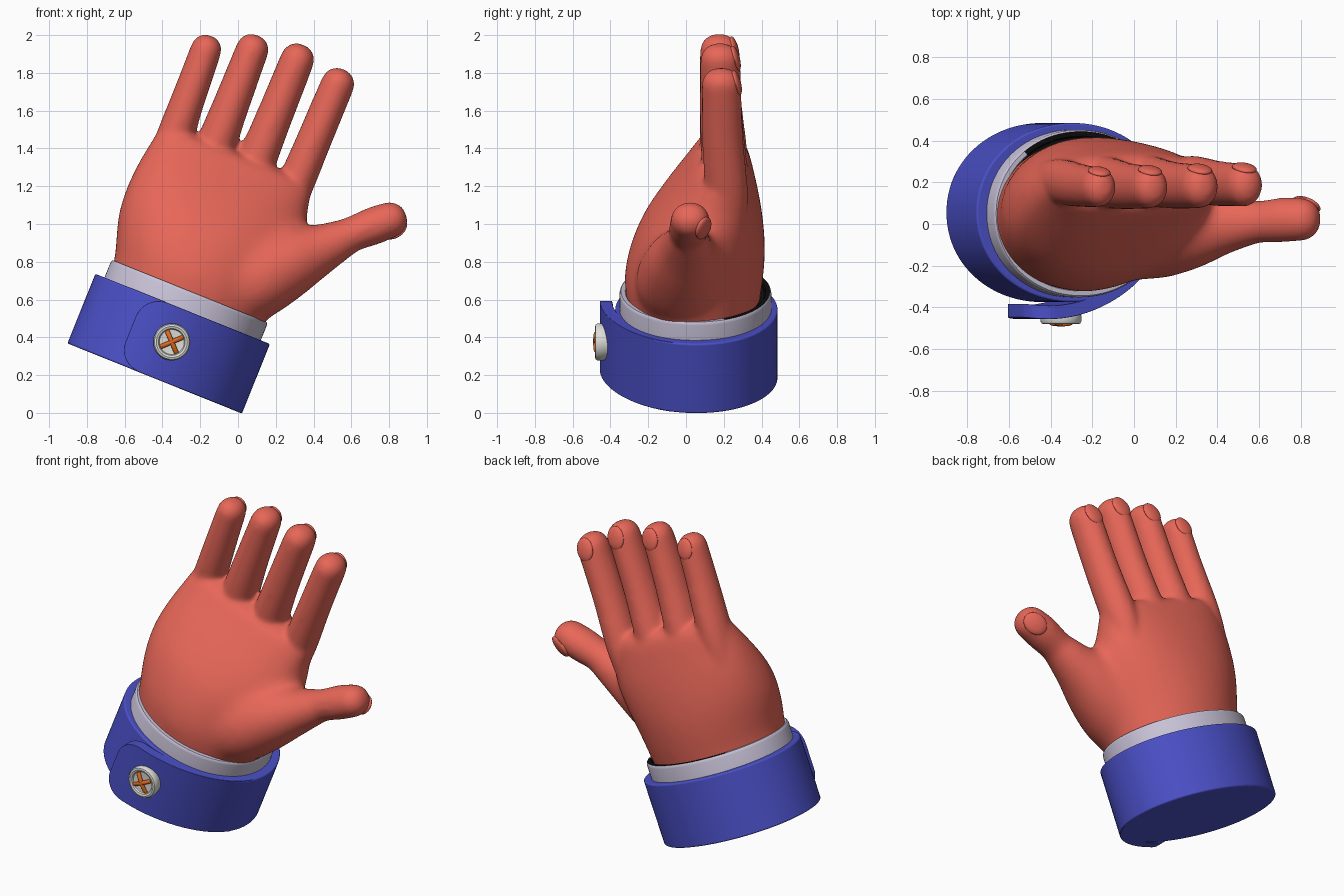
import bpy, bmesh
from math import sin, cos, pi, radians, degrees, atan2, sqrt, copysign
from mathutils import Matrix, Vector

if "Cube" in bpy.data.objects:
    bpy.data.objects.remove(bpy.data.objects["Cube"])

# Whole model leans sideways: the local z axis runs from cuff to fingertips
FRAME = Matrix.Translation((-0.44, 0, 0.185)) @ Matrix.Rotation(radians(21.9), 4, 'Y')


def material(name, r, g, b):
    m = bpy.data.materials.new(name)
    m.use_nodes = True
    m.diffuse_color = (r, g, b, 1)
    bsdf = m.node_tree.nodes["Principled BSDF"]
    bsdf.inputs["Base Color"].default_value = (r, g, b, 1)
    bsdf.inputs["Roughness"].default_value = 0.6
    return m


RED = material("coral_red", 0.82, 0.138, 0.1)
BLUE = material("royal_blue", 0.07, 0.08, 0.57)
LILAC = material("pale_lilac", 0.58, 0.54, 0.68)
WHITE = material("button_white", 0.72, 0.72, 0.69)
ORANGE = material("thread_orange", 0.75, 0.14, 0.015)
BLACK = material("black", 0.004, 0.004, 0.004)


def finish(bm, name, *mats):
    bmesh.ops.recalc_face_normals(bm, faces=bm.faces)
    mesh = bpy.data.meshes.new(name)
    bm.to_mesh(mesh)
    bm.free()
    for m in mats:
        mesh.materials.append(m)
    mesh.shade_smooth()
    mesh.set_sharp_from_angle(angle=radians(35))
    ob = bpy.data.objects.new(name, mesh)
    ob.matrix_world = FRAME
    bpy.context.collection.objects.link(ob)
    return ob


def bevel(ob, width, segments=3):
    mod = ob.modifiers.new("soft_edges", 'BEVEL')
    mod.width, mod.segments = width, segments
    mod.limit_method, mod.angle_limit = 'ANGLE', radians(40)


def fuse(ob, voxel, iterations):
    """Merge overlapping volumes into one skin and relax the seams."""
    mod = ob.modifiers.new("fuse", 'REMESH')
    mod.mode, mod.voxel_size, mod.use_smooth_shade = 'VOXEL', voxel, True
    mod = ob.modifiers.new("relax", 'SMOOTH')
    mod.factor, mod.iterations = 0.5, iterations


def loft(bm, rings):
    """Skin a list of point rings and close both ends."""
    loops = [[bm.verts.new(p) for p in ring] for ring in rings]
    n = len(loops[0])
    for a, b in zip(loops, loops[1:]):
        for i in range(n):
            bm.faces.new((a[i], a[(i + 1) % n], b[(i + 1) % n], b[i]))
    bm.faces.new(loops[0])
    bm.faces.new(loops[-1])


def oval(cx, cy, a, b, z, power=2.0, n=64):
    ring = []
    for i in range(n):
        c, s = cos(2 * pi * i / n), sin(2 * pi * i / n)
        ring.append((cx + a * copysign(abs(c) ** (2 / power), c),
                     cy + b * copysign(abs(s) ** (2 / power), s), z))
    return ring


def smooth_stations(rows, steps=5):
    """Catmull-Rom interpolation between stations."""
    out = []
    for i in range(len(rows) - 1):
        quad = list(zip(rows[max(i - 1, 0)], rows[i], rows[i + 1], rows[min(i + 2, len(rows) - 1)]))
        for k in range(steps):
            t = k / steps
            out.append([b + 0.5 * t * (c - a + t * (2 * a - 5 * b + 4 * c - d + t * (3 * (b - c) + d - a)))
                        for a, b, c, d in quad])
    return out + [rows[-1]]


def finger(bm, path, depth=1.17):
    """Tapered tube through (x, y, z, radius) stations with a blunt round tip."""
    path = smooth_stations(path)
    pts = [Vector(p[:3]) for p in path]
    rad = [p[3] for p in path]
    end = (pts[-1] - pts[-2]).normalized()
    tip, r = pts[-1].copy(), rad[-1]
    for k in range(1, 8):
        t = k / 8 * pi / 2
        pts.append(tip + end * r * sin(t))
        rad.append(r * cos(t) ** 0.85)
    rings = []
    for i, p in enumerate(pts):
        d = pts[min(i + 1, len(pts) - 1)] - pts[max(i - 1, 0)]
        side = Vector((d.z, 0, -d.x)).normalized()
        rings.append([p + side * rad[i] * cos(q) + Vector((0, 1, 0)) * rad[i] * depth * sin(q)
                      for q in (2 * pi * j / 24 for j in range(24))])
    loft(bm, rings)
    return tip, end, r


def nail(bm, tip, d, r, roll):
    """Almost flush plate on the back of a fingertip."""
    side = Vector((d.z, 0, -d.x))
    up = Vector((0, cos(roll), 0)) + side * sin(roll)
    rot = Matrix((up.cross(d), up, d)).transposed().to_4x4()
    place = Matrix.Translation(tip + up * r * 0.89 + d * r * 0.12) @ rot
    tilt = Matrix.Rotation(radians(14), 4, 'X')
    size = Matrix.Diagonal((r * 0.64, r * 0.25, r * 0.78, 1))
    bmesh.ops.create_uvsphere(bm, u_segments=24, v_segments=16, radius=1, matrix=place @ tilt @ size)


# Palm and thumb root, strongly blended together
core = bmesh.new()
palm = [  # height, x range, y range
    (0.28, -0.41, 0.41, -0.30, 0.37),
    (0.50, -0.435, 0.43, -0.322, 0.40),
    (0.60, -0.465, 0.44, -0.325, 0.413),
    (0.73, -0.503, 0.455, -0.295, 0.42),
    (0.87, -0.517, 0.465, -0.235, 0.41),
    (1.00, -0.510, 0.46, -0.145, 0.39),
    (1.10, -0.497, 0.43, -0.065, 0.367),
    (1.19, -0.485, 0.415, 0.01, 0.345),
    (1.27, -0.47, 0.40, 0.07, 0.315),
]
loft(core, [oval((x0 + x1) / 2, (y0 + y1) / 2, (x1 - x0) / 2, (y1 - y0) / 2, z, 2.0 + max(0, z - 0.7))
            for z, x0, x1, y0, y1 in smooth_stations(palm)])
finger(core, [(0.16, -0.02, 0.52, 0.20), (0.30, -0.035, 0.68, 0.215), (0.455, -0.02, 0.855, 0.18),
              (0.57, 0.0, 0.972, 0.135), (0.68, 0.01, 1.09, 0.10)], 1.1)
palm_object = finish(core, "palm", RED)
fuse(palm_object, 0.025, 26)
blended = bpy.data.meshes.new_from_object(
    palm_object.evaluated_get(bpy.context.evaluated_depsgraph_get()))
bpy.data.objects.remove(palm_object)

# Hand: blended palm with fingers and thumb tip
hand = bmesh.new()
hand.from_mesh(blended)
bpy.data.meshes.remove(blended)
tips = []
for base, top, y, height, r0, r1 in [(-0.381, -0.397, 0.177, 1.71, 0.093, 0.083),
                                     (-0.160, -0.170, 0.177, 1.80, 0.105, 0.088),
                                     (0.071, 0.071, 0.181, 1.840, 0.103, 0.091),
                                     (0.308, 0.3175, 0.188, 1.80, 0.096, 0.090)]:
    tips.append(finger(hand, [(base, y + 0.03, 1.0, r0 * 0.9), (base, y + 0.025, 1.2, r0 * 1.02),
                              ((base + top) / 2, y + 0.006, 1.5, (r0 + r1) / 2),
                              (top, y, height, r1)]) + (0,))
tips.append(finger(hand, [(0.50, -0.01, 0.90, 0.11), (0.57, 0.0, 0.972, 0.115),
                          (0.68, 0.01, 1.09, 0.094), (0.77, 0.02, 1.175, 0.10),
                          (0.839, 0.022, 1.237, 0.096)], 1.08) + (radians(35),))
fuse(finish(hand, "hand", RED), 0.0125, 20)

# Nails
nails = bmesh.new()
for tip, d, r, roll in tips:
    nail(nails, tip, d, r, roll)
finish(nails, "nails", RED)

# Jacket cuff
CY = 0.055
cuff = bmesh.new()
loft(cuff, [oval(0, CY, 0.498, 0.43, z, 2.05, 96) for z in (-0.003, 0.394)])
bevel(finish(cuff, "jacket_cuff", BLUE), 0.009)

# Overlapping cuff flap with rounded free end
LEFT, RIGHT, TOP, CORNER, STEPS = -0.215, 0.475, 0.394, 0.13, 40
flap = bmesh.new()
sections = []
for i in range(STEPS + 1):
    t = (i / STEPS) ** 1.6
    x = LEFT + (RIGHT - LEFT) * t
    y = CY - 0.43 * sqrt(1 - (x / 0.498) ** 2) - 0.112 * (1 - t) ** 1.4 - 0.003
    k = max(0, CORNER - (x - LEFT))
    inset = CORNER - sqrt(CORNER ** 2 - k ** 2)
    lo, hi = inset * 0.9 - 0.002, TOP - inset
    sections.append([(x, y, lo), (x, y, hi), (x, y + 0.065, hi), (x, y + 0.065, lo)])
loft(flap, sections)
bevel(finish(flap, "cuff_flap", BLUE), 0.012, 2)

# Shirt cuff, dark along the gap behind the wrist
shirt = bmesh.new()
profile = [(0, 0.30), (0, 0.478), (0.003, 0.49), (0.008, 0.495),
           (0.030, 0.495), (0.036, 0.488), (0.036, 0.47)]
loft(shirt, [oval(0, 0.05, 0.446 - o, 0.402 - o, z, 2.05, 96) for o, z in profile])
for f in shirt.faces:
    c = f.calc_center_median()
    bearing = degrees(atan2(c.y - 0.05, c.x))
    inside = (c.x / 0.437) ** 2 + ((c.y - 0.05) / 0.393) ** 2 < 1 and c.z > 0.4
    floor = len(f.verts) > 4
    f.material_index = int(inside and (floor or 20 < bearing < 134))
finish(shirt, "shirt_cuff", LILAC, BLACK)

# Button: dished disc with raised rim
HUB = Matrix.Translation((0.012, -0.444, 0.21)) @ Matrix.Rotation(radians(90), 4, 'X')
button = bmesh.new()
rim = [(0.092, -0.03), (0.098, 0.0), (0.098, 0.024), (0.092, 0.034), (0.082, 0.037),
       (0.071, 0.033), (0.066, 0.024), (0.03, 0.021)]
loft(button, [[HUB @ Vector(p) for p in oval(0, 0, r, r, h, 2, 48)] for r, h in rim])
finish(button, "button", WHITE)

# Crossed thread stitches
thread = bmesh.new()
for angle in (45, 135):
    turn = Matrix.Rotation(radians(angle), 4, 'Z')
    bars = [[HUB @ turn @ Vector((x, 0.0125 * cos(q), h + 0.012 * sin(q)))
             for q in (2 * pi * j / 12 for j in range(12))]
            for x, h in ((-0.066, 0.022), (-0.05, 0.032), (0, 0.037), (0.05, 0.032), (0.066, 0.022))]
    loft(thread, bars)
finish(thread, "button_thread", ORANGE)
